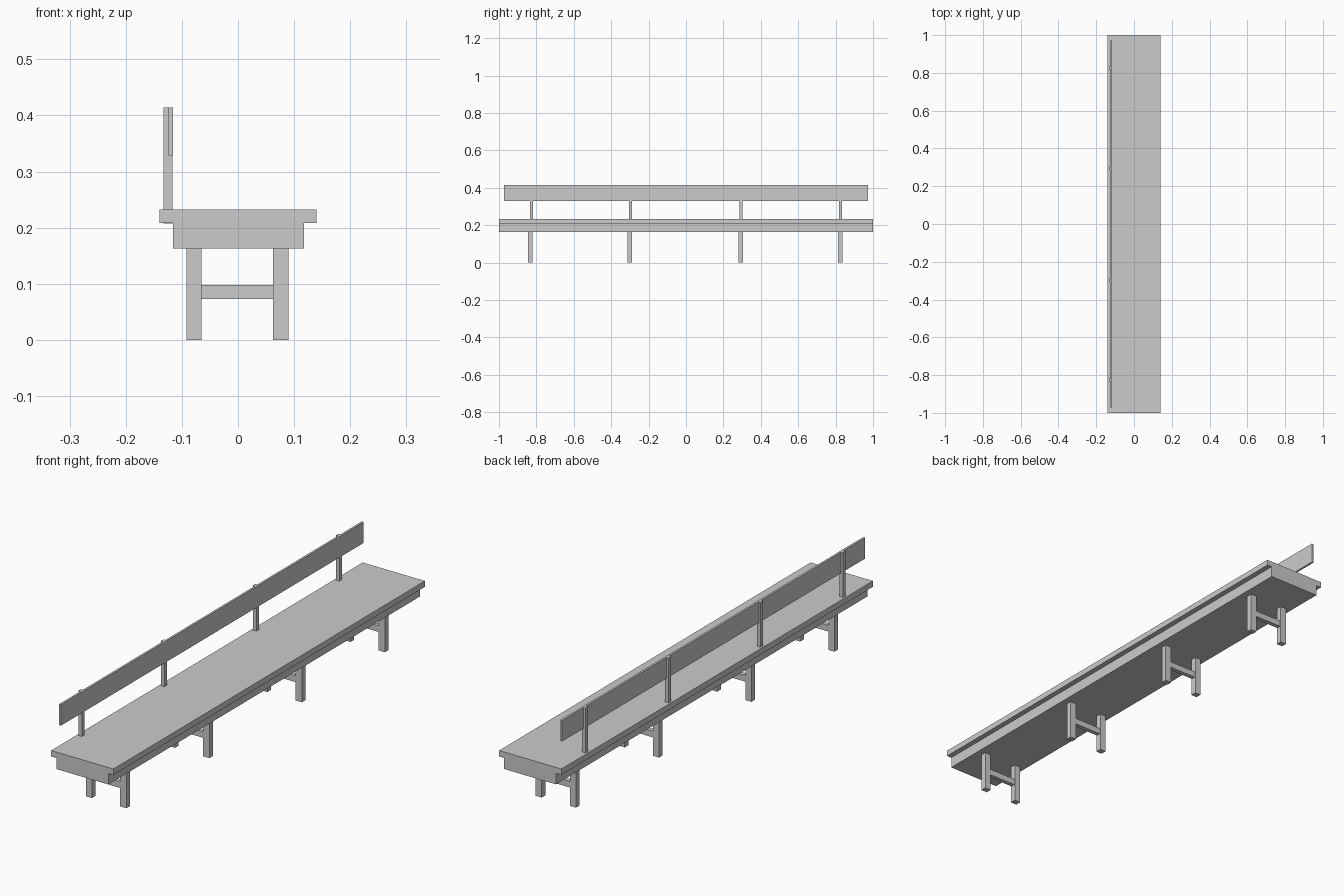
import bpy

if "Cube" in bpy.data.objects:
    bpy.data.objects.remove(bpy.data.objects["Cube"])


def extrude_profile(name, profile, y0, y1):
    """Closed prism: an (x, z) outline swept along y."""
    n = len(profile)
    verts = [(x, y, z) for y in (y0, y1) for x, z in profile]
    faces = [tuple(range(n)), tuple(reversed(range(n, 2 * n)))]
    faces += [(i, i + n, (i + 1) % n + n, (i + 1) % n) for i in range(n)]
    mesh = bpy.data.meshes.new(name)
    mesh.from_pydata(verts, [], [f[::-1] for f in faces])
    mesh.update()
    obj = bpy.data.objects.new(name, mesh)
    bpy.context.collection.objects.link(obj)
    return obj


def box(name, x0, x1, yc, width, z0, z1):
    outline = [(x0, z0), (x1, z0), (x1, z1), (x0, z1)]
    obj = extrude_profile(name, outline, yc - width / 2, yc + width / 2)
    return obj


# Seat: one solid with a stepped overhang along both long edges
extrude_profile("seat", [
    (-0.116, 0.163), (0.118, 0.163), (0.118, 0.208), (0.14, 0.208),
    (0.14, 0.232), (-0.14, 0.232), (-0.14, 0.208), (-0.116, 0.208),
], -1.0, 1.0)

# Backrest board
box("back_board", -0.124, -0.1155, 0, 1.944, 0.329, 0.414)

# Backrest posts, notched to receive the board
post = [(-0.1326, 0.207), (-0.117, 0.207), (-0.117, 0.329),
        (-0.124, 0.329), (-0.124, 0.414), (-0.1326, 0.414)]

for i, (leg_y, post_y) in enumerate(
        [(-0.833, -0.827), (-0.300, -0.298), (0.293, 0.293), (0.826, 0.826)], 1):
    extrude_profile(f"back_post_{i}", post, post_y - 0.008, post_y + 0.008)
    # Trestle: two legs joined by a stretcher
    box(f"rear_leg_{i}", -0.092, -0.065, leg_y, 0.024, 0.0, 0.163)
    box(f"front_leg_{i}", 0.062, 0.09, leg_y, 0.024, 0.0, 0.163)
    box(f"stretcher_{i}", -0.065, 0.062, leg_y, 0.018, 0.073, 0.098)
